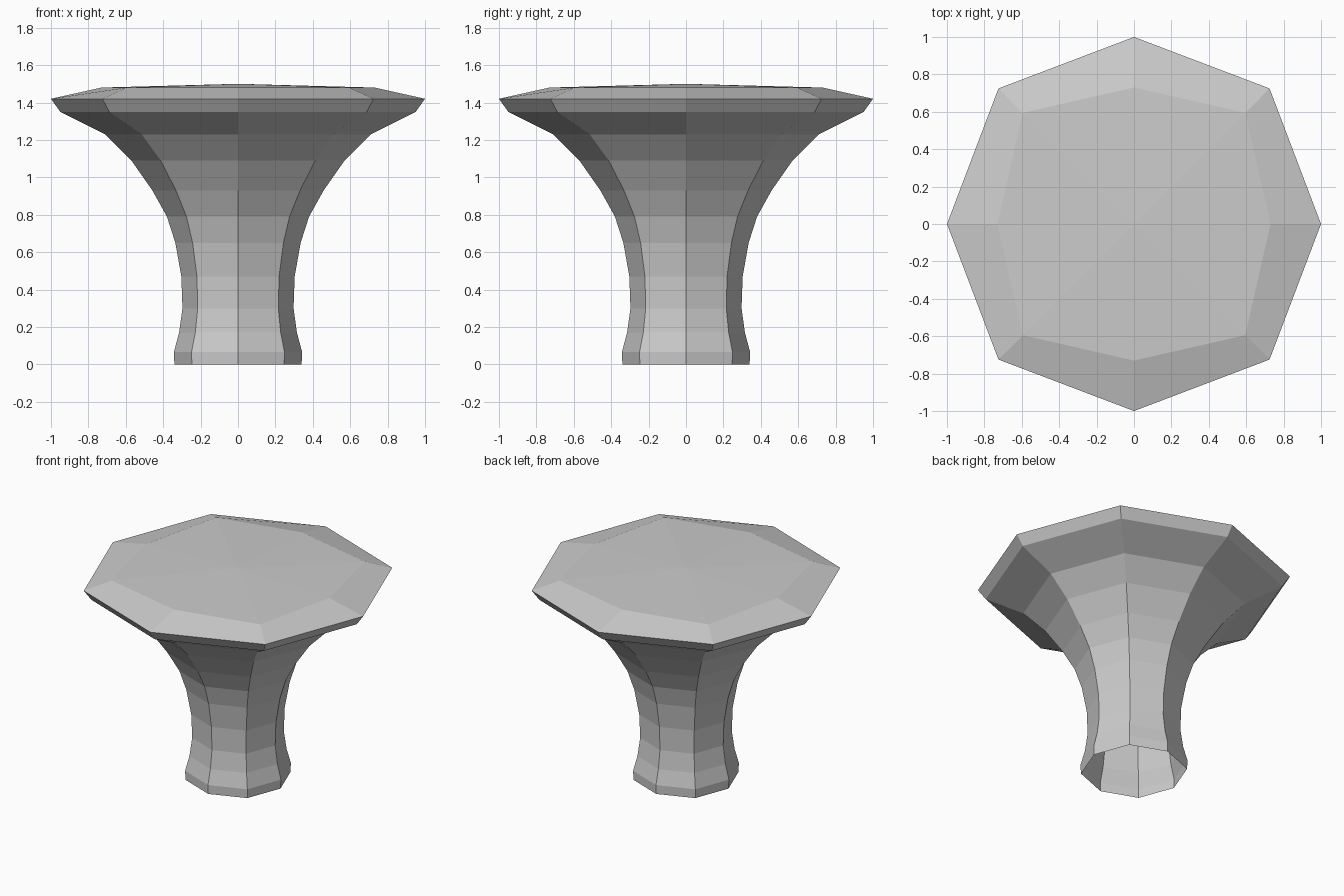
import bpy, bmesh, math

if "Cube" in bpy.data.objects:
    bpy.data.objects.remove(bpy.data.objects["Cube"])

# Side profile (radius, height): open foot, flared stem, rim, bevelled top
PROFILE = [(.34, 0), (.343, .065), (.315, .17), (.297, .30), (.303, .47),
           (.335, .65), (.38, .79), (.458, .93), (.57, 1.09), (.71, 1.23),
           (.95, 1.35), (1.0, 1.42), (.73, 1.48)]
SIDES = 8

bm = bmesh.new()


def ring(r, z):
    verts = []
    for i in range(SIDES):
        # diagonal corners sit slightly further out; more so on the top bevel
        k = 1.0 if i % 2 == 0 else (1.152 if z > 1.45 else 1.025)
        a = 2 * math.pi * i / SIDES
        verts.append(bm.verts.new((r * k * math.cos(a), r * k * math.sin(a), z)))
    return verts


# Stem and rim walls
rings = [ring(r, z) for r, z in PROFILE]
for low, high in zip(rings, rings[1:]):
    for i in range(SIDES):
        j = (i + 1) % SIDES
        bm.faces.new((low[i], low[j], high[j], high[i]))

# Slightly domed top
tip = bm.verts.new((0, 0, 1.50))
for i in range(SIDES):
    bm.faces.new((rings[-1][i], rings[-1][(i + 1) % SIDES], tip))

mesh = bpy.data.meshes.new("flared_pedestal")
bm.to_mesh(mesh)
bm.free()
bpy.context.collection.objects.link(bpy.data.objects.new("flared_pedestal", mesh))
